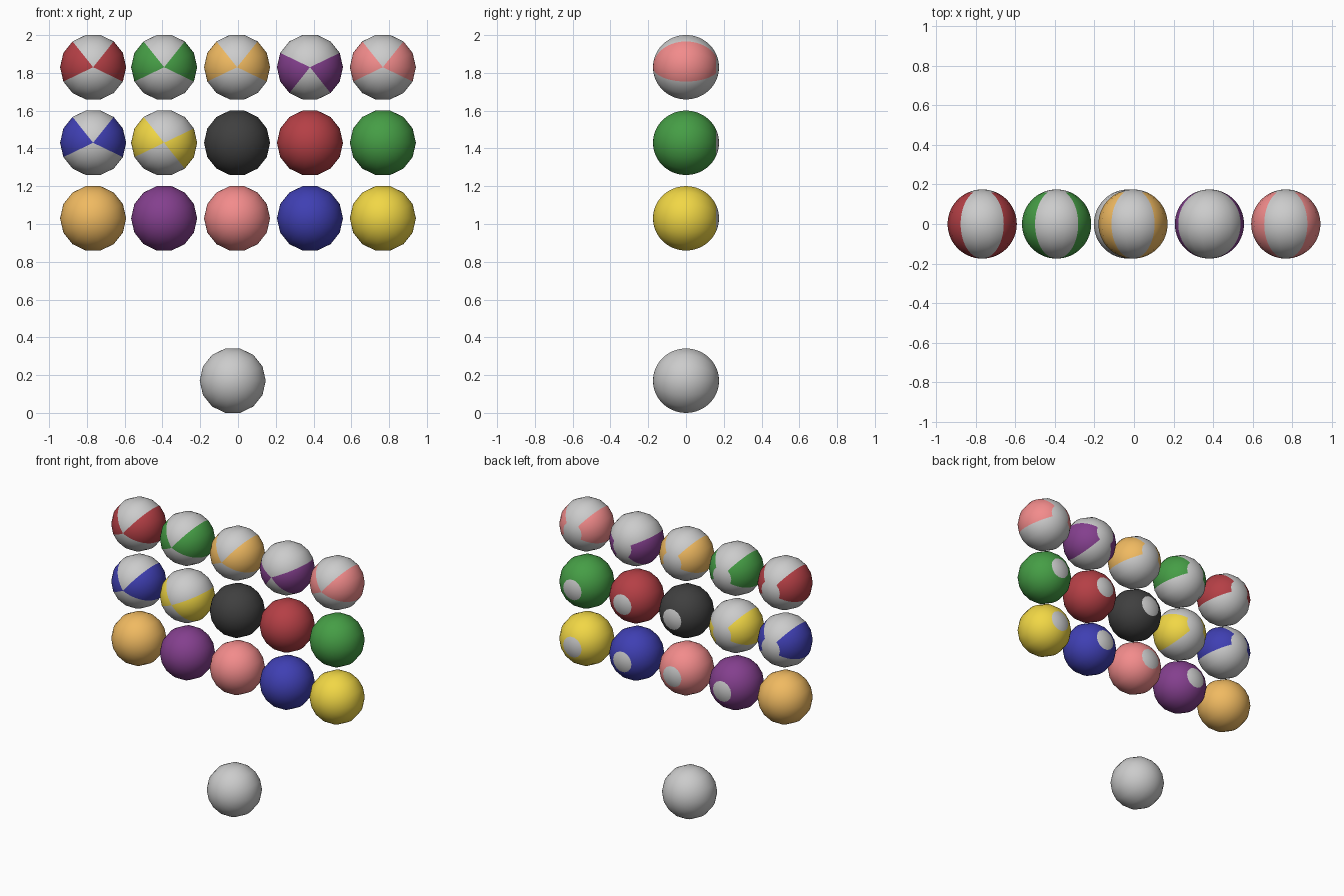
import bpy, bmesh, math

if "Cube" in bpy.data.objects:
    bpy.data.objects.remove(bpy.data.objects["Cube"])

R, SEGS, RINGS, CAP = 0.1748, 14, 30, 4   # 14-sided balls with poles on the y axis


def material(name, rgb):
    m = bpy.data.materials.new(name)
    m.diffuse_color = (*rgb, 1)
    m.use_nodes = True
    m.node_tree.nodes["Principled BSDF"].inputs["Base Color"].default_value = m.diffuse_color
    return m


white = material("white", (0.8, 0.8, 0.8))
colours = {n: material(n, c) for n, c in {
    "maroon": (0.46, 0.05, 0.06), "green": (0.06, 0.34, 0.06),
    "orange": (0.87, 0.49, 0.12), "purple": (0.23, 0.05, 0.27),
    "red": (0.89, 0.26, 0.26), "blue": (0.05, 0.05, 0.45),
    "yellow": (0.88, 0.68, 0.06), "black": (0.05, 0.05, 0.05)}.items()}

ALL = set(range(SEGS))
# Coloured wedges, counted anticlockwise from +x as seen from the front
LEFT_HIGH, LEFT_LOW = {5, 6, 7}, {6, 7, 8}
RIGHT_HIGH, RIGHT_LOW = {13, 0, 1}, {12, 13, 0}
STRIPE = LEFT_HIGH | RIGHT_HIGH


def ball(name, x, z, colour=None, wedges=ALL, spot=True):
    bm = bmesh.new()
    front = bm.verts.new((0, -R, 0))
    back = bm.verts.new((0, R, 0))
    rings = []
    for i in range(1, RINGS):
        t = math.pi * i / RINGS
        rings.append([bm.verts.new((R * math.sin(t) * math.cos(math.tau * s / SEGS),
                                    -R * math.cos(t),
                                    R * math.sin(t) * math.sin(math.tau * s / SEGS)))
                      for s in range(SEGS)])
    for s in range(SEGS):
        n = (s + 1) % SEGS
        faces = [bm.faces.new((front, rings[0][s], rings[0][n]))]
        faces += [bm.faces.new((a[s], b[s], b[n], a[n])) for a, b in zip(rings, rings[1:])]
        faces.append(bm.faces.new((rings[-1][s], back, rings[-1][n])))
        for i, f in enumerate(faces):
            f.smooth = True
            in_spot = spot and i >= RINGS - CAP
            f.material_index = int(s in wedges and not in_spot)
    bmesh.ops.recalc_face_normals(bm, faces=bm.faces)
    me = bpy.data.meshes.new(name)
    bm.to_mesh(me)
    bm.free()
    if colour:
        me.materials.append(white)
        me.materials.append(colours[colour])
    ob = bpy.data.objects.new(name, me)
    ob.location = (x, 0, z)
    bpy.context.collection.objects.link(ob)


COLS = (-0.767, -0.391, -0.005, 0.381, 0.767)
ROWS = (1.83, 1.43, 1.03)

# Rack of balls, row by row from the top left
rack = [("maroon", STRIPE), ("green", STRIPE), ("orange", STRIPE),
        ("purple", LEFT_LOW | RIGHT_LOW), ("red", STRIPE),
        ("blue", STRIPE), ("yellow", LEFT_HIGH | RIGHT_LOW),
        ("black", ALL), ("maroon", ALL), ("green", ALL),
        ("orange", ALL), ("purple", ALL), ("red", ALL), ("blue", ALL), ("yellow", ALL)]
for k, (colour, wedges) in enumerate(rack):
    kind = "solid" if wedges is ALL else "striped"
    plain = kind == "solid" and colour == "orange"   # this ball has no white spot
    ball(f"{kind}_{colour}_ball", COLS[k % 5], ROWS[k // 5], colour, wedges, not plain)

# Plain cue ball
ball("cue_ball", -0.028, R * math.cos(math.pi / SEGS), wedges=set())
